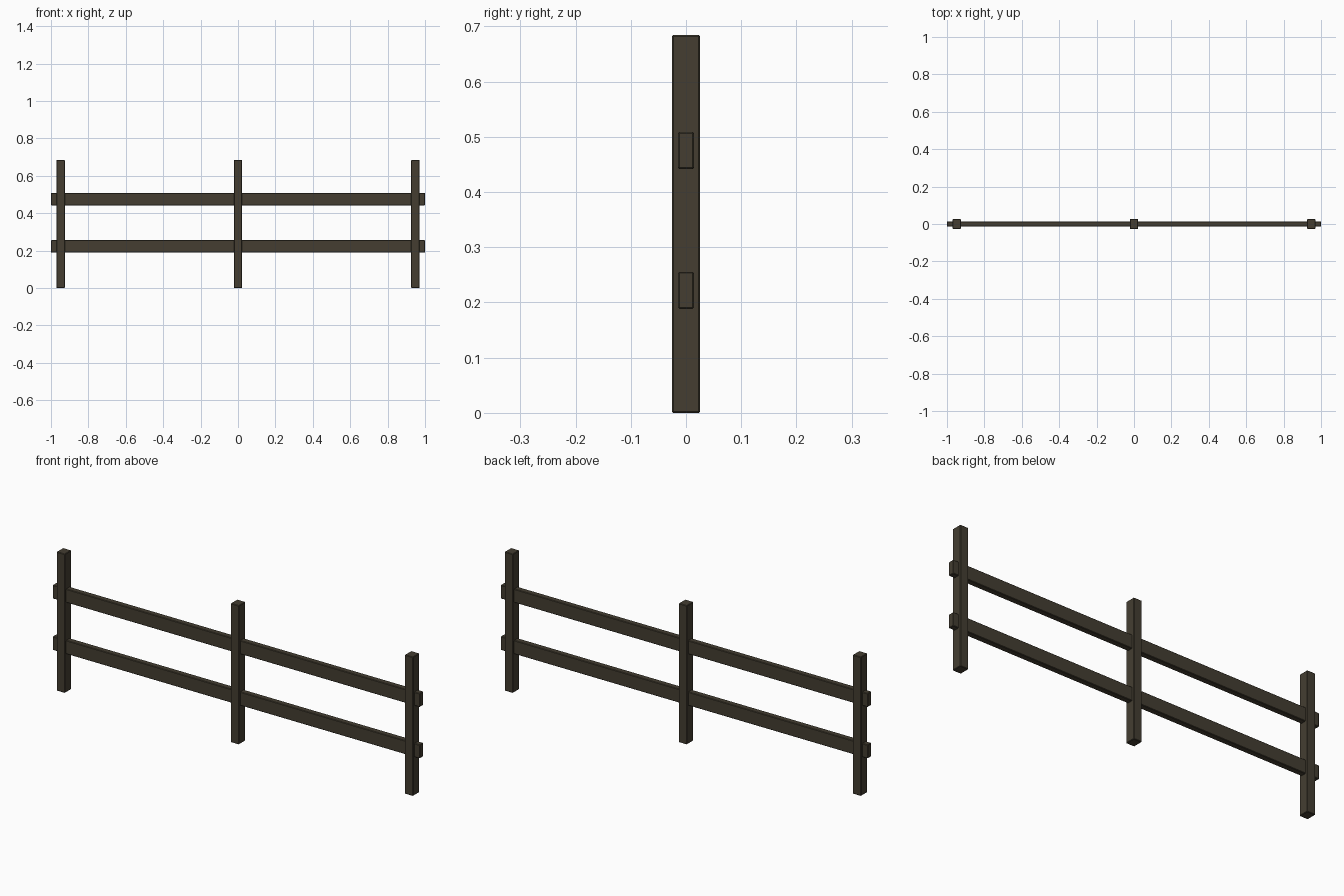
import bpy

if "Cube" in bpy.data.objects:
    bpy.data.objects.remove(bpy.data.objects["Cube"])

wood = bpy.data.materials.new("dark_brown_wood")
wood.diffuse_color = (0.058, 0.048, 0.031, 1)
wood.use_nodes = True
wood.node_tree.nodes["Principled BSDF"].inputs["Base Color"].default_value = wood.diffuse_color


def beam(name, size, centre):
    """Slightly chamfered box."""
    bpy.ops.mesh.primitive_cube_add(size=1, location=centre)
    ob = bpy.context.object
    ob.name = name
    ob.scale = size
    bpy.ops.object.transform_apply(location=False, rotation=False, scale=True)
    ob.data.materials.append(wood)
    bev = ob.modifiers.new("chamfer", 'BEVEL')
    bev.width = 0.0025
    bev.segments = 1
    return ob


# three upright posts
for label, x in (("left", -0.948), ("middle", 0), ("right", 0.948)):
    beam(label + "_post", (0.045, 0.051, 0.684), (x, 0, 0.342))

# two horizontal rails running through the posts
for label, z in (("lower", 0.222), ("upper", 0.475)):
    beam(label + "_rail", (2.0, 0.029, 0.067), (0, 0, z))
